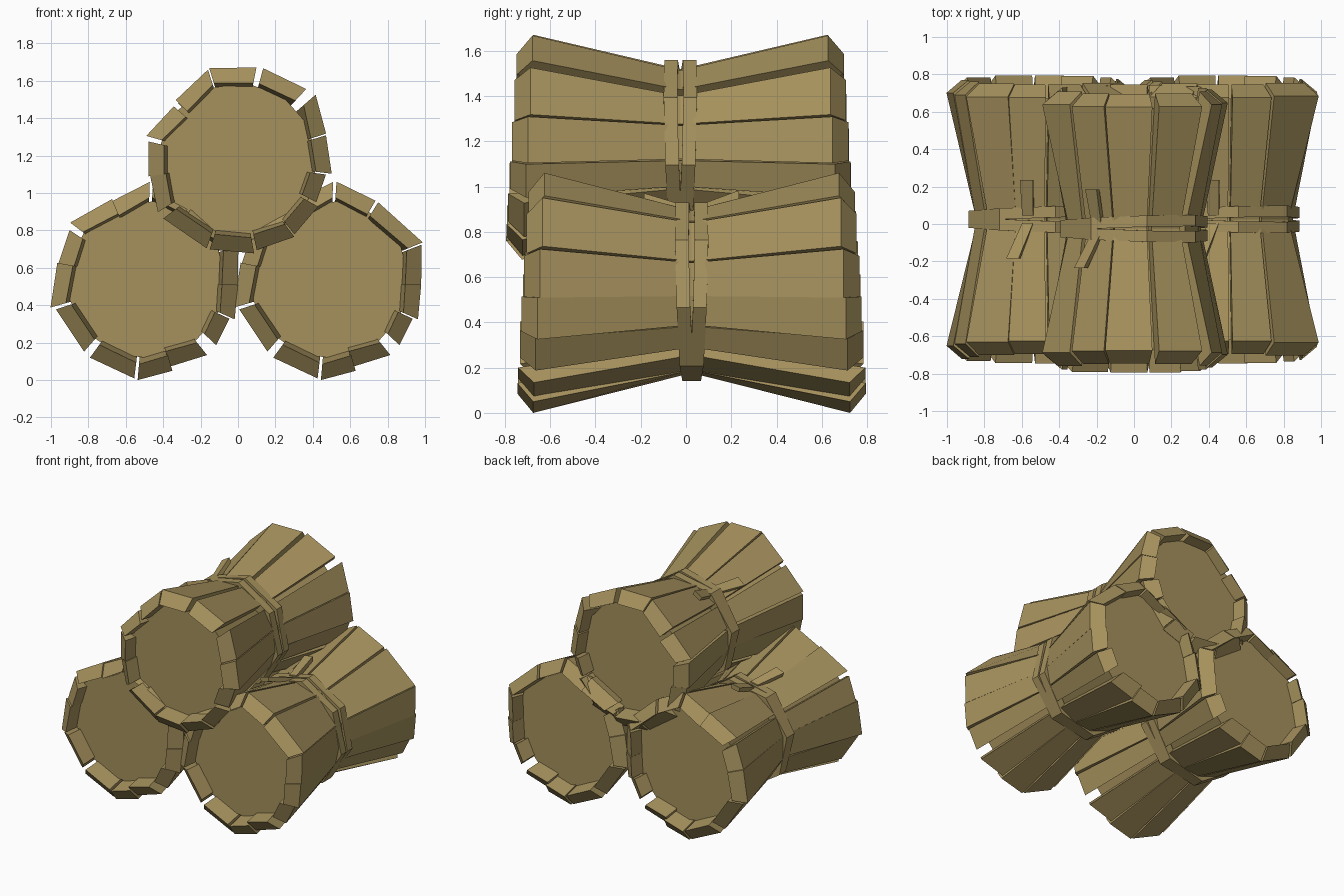
import bpy, bmesh, math
from mathutils import Vector

cube = bpy.data.objects.get("Cube")
if cube:
    bpy.data.objects.remove(cube, do_unlink=True)

straw = bpy.data.materials.new("straw_tan")
straw.use_nodes = True
COLOR = (0.38, 0.285, 0.11, 1)
straw.diffuse_color = COLOR
straw.node_tree.nodes["Principled BSDF"].inputs["Base Color"].default_value = COLOR


def polar(angle, radius, y):
    a = math.radians(angle)
    return Vector((radius * math.cos(a), y, radius * math.sin(a)))


def loft(bm, rings, closed=False):
    """Skin a list of equal-length point rings, capped unless closed."""
    loops = [[bm.verts.new(p) for p in ring] for ring in rings]
    n = len(loops[0])
    pairs = list(zip(loops, loops[1:]))
    if closed:
        pairs.append((loops[-1], loops[0]))
    else:
        bm.faces.new(loops[0])
        bm.faces.new(loops[-1])
    for a, b in pairs:
        for i in range(n):
            j = (i + 1) % n
            bm.faces.new((a[i], a[j], b[j], b[i]))


def finish(bm, name, location):
    bmesh.ops.recalc_face_normals(bm, faces=bm.faces[:])
    mesh = bpy.data.meshes.new(name)
    bm.to_mesh(mesh)
    bm.free()
    mesh.materials.append(straw)
    obj = bpy.data.objects.new(name, mesh)
    obj.location = location
    bpy.context.collection.objects.link(obj)


def make_staves(name, spans, location):
    # Flared slats, pinched at the middle, with slanted ends; lower ones are longer
    bm = bmesh.new()
    for a, ra, b, rb in spans:
        length = 0.675 - 0.025 * math.sin(math.radians((a + b) / 2))

        def end(side):
            tip = side * (length + 0.07)
            return [polar(a, ra, side * length), polar(b, rb, side * length),
                    polar(b, rb - 0.085, tip), polar(a, ra - 0.085, tip)]

        waist = [polar(a, 0.36, 0), polar(b, 0.36, 0), polar(b, 0.27, 0), polar(a, 0.27, 0)]
        loft(bm, [end(-1), waist, end(1)])
    finish(bm, name, location)


def make_core(name, location):
    # Waisted filling that closes both ends
    bm = bmesh.new()
    loft(bm, [[polar(i * 360 / 13, r, y) for i in range(13)]
              for r, y in ((0.425, -0.645), (0.3, 0), (0.425, 0.645))])
    finish(bm, name, location)


def make_belt(name, side, location):
    # Eight-sided band, spreading from its twin at the upper right
    bm = bmesh.new()
    rings = []
    for i in range(8):
        a = i * 45 - 10
        y = side * (0.026 + 0.018 * math.cos(math.radians(a - 45)))
        rings.append([polar(a, r, y + dy) for r, dy in
                      ((0.33, -0.03), (0.4, -0.03), (0.4, 0.03), (0.33, 0.03))])
    loft(bm, rings, closed=True)
    finish(bm, name, location)


def make_tail(name, a_root, a_tip, side, location):
    # Loose strap end lying along the slats
    bm = bmesh.new()
    rings = []
    for a, r, y in ((a_root, 0.38, 0.02), (a_tip, 0.45, 0.21)):
        rings.append([polar(a + da, r + dr, side * y) for da, dr in
                      ((-4.5, 0), (4.5, 0), (4.5, -0.035), (-4.5, -0.035))])
    loft(bm, rings)
    finish(bm, name, location)


# Each slat: start angle, start radius, end angle, end radius
LOWER = [(22, .537, 58, .49), (60, .49, 86, .527), (88, .525, 113, .46),
         (113, .47, 143, .51), (147, .49, 169, .478), (169, .485, 196, .533),
         (198, .508, 229, .507), (234, .513, 263, .53), (265, .537, 286, .505),
         (285, .48, 309, .516), (317, .51, 335, .49), (336, .517, 357, .49),
         (357, .49, 381, .527)]
UPPER = [(-27, .47, -8, .475), (-7, .505, 17, .492), (18, .495, 41, .55),
         (47, .535, 75, .52), (79, .515, 107, .527), (108, .52, 135, .47),
         (139, .455, 164, .51), (167, .49, 189, .485), (189, .475, 212, .505),
         (217, .5, 250, .49), (252, .49, 280, .495), (282, .48, 307, .5),
         (308, .49, 331, .49)]

BUNDLES = (("left_bundle", LOWER, (0.49, 0.025, 0.535), 100),
           ("right_bundle", LOWER, (-0.49, 0.025, 0.535), 102),
           ("top_bundle", UPPER, (0, -0.025, 1.165), 122))

for name, spans, loc, tail in BUNDLES:
    make_staves(name + "_slats", spans, loc)
    make_core(name + "_core", loc)
    make_belt(name + "_front_belt", -1, loc)
    make_belt(name + "_back_belt", 1, loc)
    make_tail(name + "_front_strap_end", tail, tail + 9, -1, loc)
    make_tail(name + "_back_strap_end", tail, tail - 1, 1, loc)
